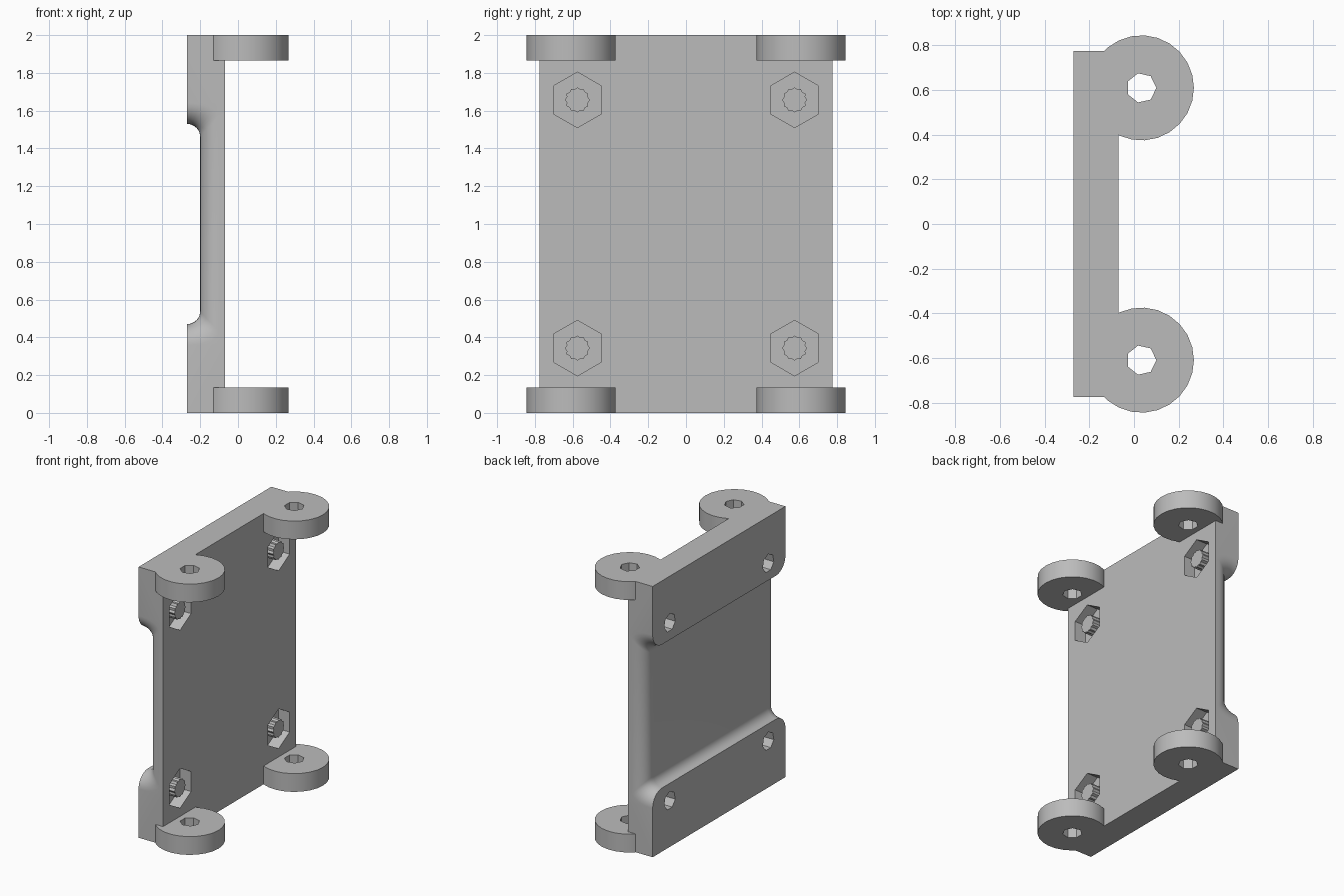
import bpy, bmesh, math
from mathutils import Vector

if "Cube" in bpy.data.objects:
    bpy.data.objects.remove(bpy.data.objects["Cube"])

gray = bpy.data.materials.new("light_gray")
gray.use_nodes = True
gray.diffuse_color = (0.5, 0.5, 0.5, 1)
gray.node_tree.nodes["Principled BSDF"].inputs["Base Color"].default_value = (0.5, 0.5, 0.5, 1)

BACK, FLOOR, FRONT = -0.27, -0.20, -0.07   # plate depths along x
HALF_W = 0.775
PAD_EDGE, PAD_R = 1.53, 0.11               # lower edge and corner radius of upper pad
FILLET, SIDE_R = FLOOR - BACK, 0.10
BOLT_Y, BOLT_DZ, BOLT_R = 0.575, 0.657, 0.066


def make_object(name, bm):
    bmesh.ops.recalc_face_normals(bm, faces=bm.faces[:])
    mesh = bpy.data.meshes.new(name)
    bm.to_mesh(mesh)
    bm.free()
    mesh.materials.append(gray)
    obj = bpy.data.objects.new(name, mesh)
    bpy.context.scene.collection.objects.link(obj)
    return obj


def prism(name, radii, centre, length, axis):
    """Prism standing on centre; its corners take the given radii in turn."""
    bm = bmesh.new()
    ring = []
    for i, r in enumerate(radii):
        a = math.tau * i / len(radii)
        u, v = r * math.cos(a), r * math.sin(a)
        offset = Vector((u, v, 0)) if axis == "z" else Vector((0, v, u))
        ring.append(bm.verts.new(Vector(centre) + offset))
    base = bm.faces.new(ring)
    step = Vector((0, 0, length)) if axis == "z" else Vector((length, 0, 0))
    top = bmesh.ops.extrude_face_region(bm, geom=[base], use_keep_orig=True)["geom"]
    bmesh.ops.translate(bm, vec=step, verts=[g for g in top if isinstance(g, bmesh.types.BMVert)])
    return make_object(name, bm)


def combine(target, tool, operation):
    mod = target.modifiers.new(operation, "BOOLEAN")
    mod.operation, mod.solver, mod.object = operation, "EXACT", tool
    bpy.context.view_layer.objects.active = target
    bpy.ops.object.modifier_apply(modifier=mod.name)
    bpy.data.objects.remove(tool)


# Plate: back surface as a grid with two raised pads and a filleted recess
N = 8
arc = [math.pi / 2 * i / N for i in range(N + 1)]
half = [HALF_W - PAD_R + PAD_R * math.sin(a) for a in arc]
columns = [-y for y in reversed(half)] + half


def column_points(y):
    over = max(0, abs(y) - (HALF_W - PAD_R))
    edge = PAD_EDGE + PAD_R - math.sqrt(max(0, PAD_R ** 2 - over ** 2))
    side = max(0, abs(y) - (HALF_W - SIDE_R))
    floor = FLOOR + SIDE_R - math.sqrt(max(0, SIDE_R ** 2 - side ** 2))
    upper = [(BACK, 2)]
    for a in arc:
        upper.append((BACK + (floor - BACK) * math.sin(a), edge - FILLET * (1 - math.cos(a))))
    return upper + [(x, 2 - z) for x, z in reversed(upper)]


bm = bmesh.new()
grid = [[bm.verts.new((x, y, z)) for x, z in column_points(y)] for y in columns]
for left, right in zip(grid, grid[1:]):
    for i in range(len(left) - 1):
        bm.faces.new((left[i], left[i + 1], right[i + 1], right[i]))
border = [e for e in bm.edges if e.is_boundary]
geom = bmesh.ops.extrude_edge_only(bm, edges=border)["geom"]
for v in (g for g in geom if isinstance(g, bmesh.types.BMVert)):
    v.co.x = FRONT
rim = [e for e in bm.edges if e.is_boundary]
bmesh.ops.edgeloop_fill(bm, edges=rim)
plate = make_object("mounting_plate", bm)

# Hinge lugs at the four corners, each with a pin hole
for sy in (-1, 1):
    for z in (0, 1.865):
        combine(plate, prism("lug", [0.235] * 25, (0.033, sy * 0.609, z), 0.135, "z"), "UNION")
        combine(plate, prism("pin_hole", [0.067] * 7, (0.033, sy * 0.609, z - 0.1), 0.4, "z"), "DIFFERENCE")

# Bolt holes from the back and nut pockets from the front
for sy in (-1, 1):
    for sz in (-1, 1):
        y, z = sy * BOLT_Y, 1 + sz * BOLT_DZ
        combine(plate, prism("bolt_hole", [BOLT_R] * 7, (BACK - 0.1, y, z), 0.19, "x"), "DIFFERENCE")
        combine(plate, prism("nut_pocket", [0.147] * 6, (FRONT - 0.09, y, z), 0.2, "x"), "DIFFERENCE")
        # Ribbed core left standing in the pocket
        core = prism("pocket_core", [BOLT_R, BOLT_R - 0.008] * 12, (FRONT - 0.092, y, z), 0.091, "x")
        core.name = "pocket_core_%s_%s" % ("left" if sy > 0 else "right", "top" if sz > 0 else "bottom")

# Smooth the round parts and keep the edges crisp
bpy.ops.object.select_all(action="DESELECT")
plate.select_set(True)
bpy.context.view_layer.objects.active = plate
bpy.ops.object.shade_smooth_by_angle(angle=math.radians(35))
